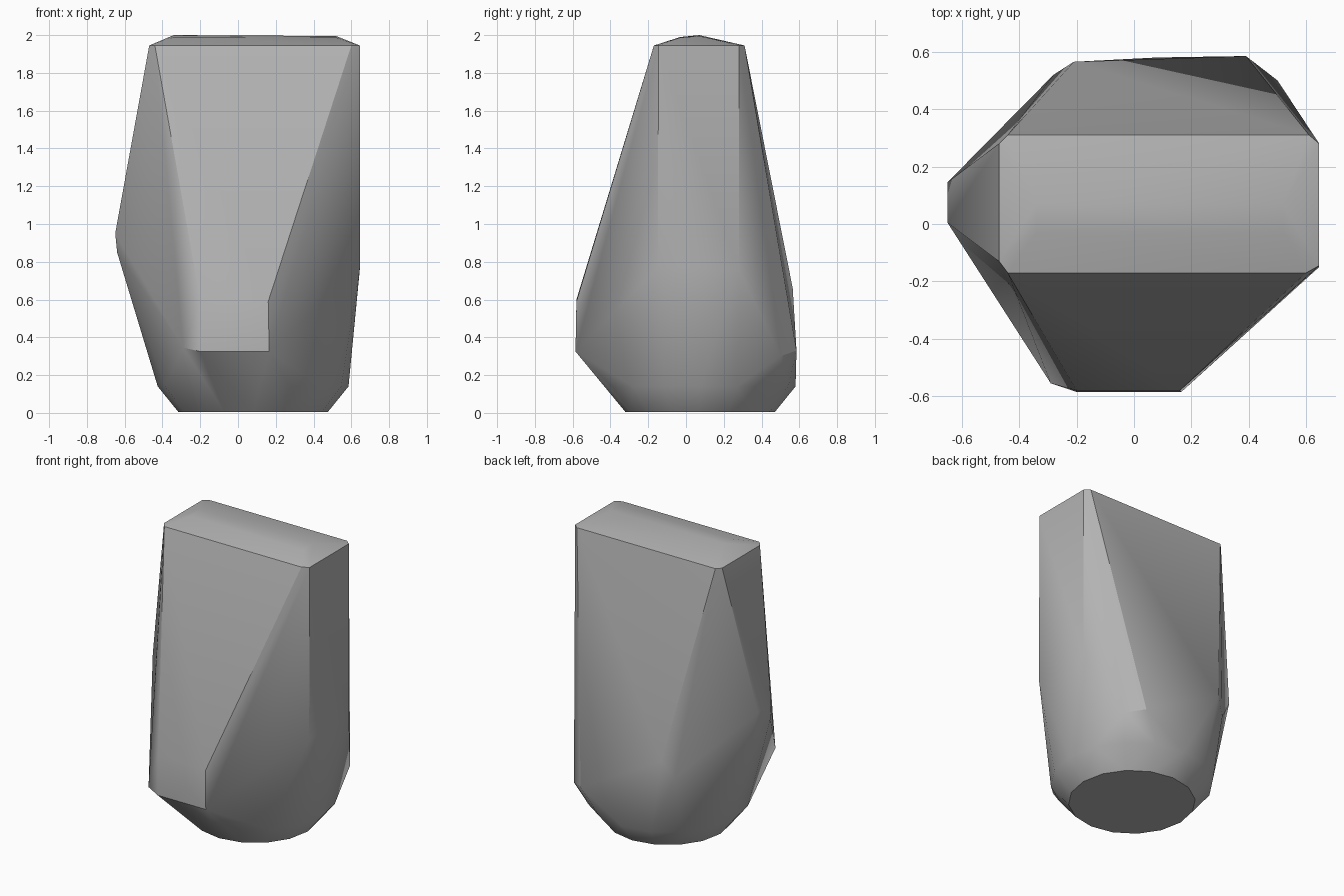
import bpy
import bmesh
from math import cos, sin, tau, radians

cube = bpy.data.objects.get("Cube")
if cube:
    bpy.data.objects.remove(cube)

# Plain grey stone
stone = bpy.data.materials.new("grey stone")
stone.use_nodes = True
grey = (0.45, 0.45, 0.45, 1.0)
stone.diffuse_color = grey
stone.node_tree.nodes["Principled BSDF"].inputs["Base Color"].default_value = grey


def ring(radius, z, sides=16):
    """Points of a level circle around the axis of the foot."""
    return [(0.08 + radius * cos(tau * i / sides),
             0.075 + radius * sin(tau * i / sides), z) for i in range(sides)]


# Rounded foot
points = ring(0.395, 0.004) + ring(0.505, 0.14)

# Crown: rim and low ridge
points += [(x, y, 1.945) for x, y in (
    (-0.47, -0.13), (-0.44, -0.17), (0.60, -0.17), (0.645, -0.145),
    (0.645, 0.28), (0.61, 0.31), (-0.44, 0.31), (-0.47, 0.28))]
points += [(-0.34, 0.07, 2.0), (0.52, 0.07, 1.995),
           (-0.34, -0.03, 1.99), (0.52, -0.03, 1.987)]

# Upright left flank
points += [(0.645, -0.15, 0.77), (0.645, 0.28, 0.76)]

# Front slab
points += [(-0.20, -0.58, 0.60), (0.16, -0.58, 0.59), (-0.24, -0.507, 0.84),
           (-0.29, -0.555, 0.345), (-0.20, -0.585, 0.325), (0.165, -0.585, 0.325)]

# Bulging right flank
points += [(-0.65, 0.005, 0.95), (-0.65, 0.145, 0.95), (-0.64, 0.0, 0.85)]

# Back slab
points += [(-0.21, 0.565, 0.66), (-0.28, 0.52, 0.55), (0.39, 0.585, 0.33),
           (0.5, 0.5, 0.3)]

# Wrap the outline points into one faceted block
bm = bmesh.new()
for p in points:
    bm.verts.new(p)
hull = bmesh.ops.convex_hull(bm, input=bm.verts)
loose = {g for g in hull["geom_interior"] + hull["geom_unused"]
         if isinstance(g, bmesh.types.BMVert)}
bmesh.ops.delete(bm, geom=list(loose), context="VERTS")
bmesh.ops.dissolve_limit(bm, angle_limit=radians(1.0), verts=bm.verts, edges=bm.edges)
bmesh.ops.recalc_face_normals(bm, faces=bm.faces)

mesh = bpy.data.meshes.new("rock")
bm.to_mesh(mesh)
bm.free()
mesh.materials.append(stone)
rock = bpy.data.objects.new("rock", mesh)
bpy.context.collection.objects.link(rock)

# Soft shading across shallow facets, crisp main edges
bpy.ops.object.select_all(action="DESELECT")
rock.select_set(True)
bpy.context.view_layer.objects.active = rock
bpy.ops.object.shade_smooth_by_angle(angle=radians(30))
